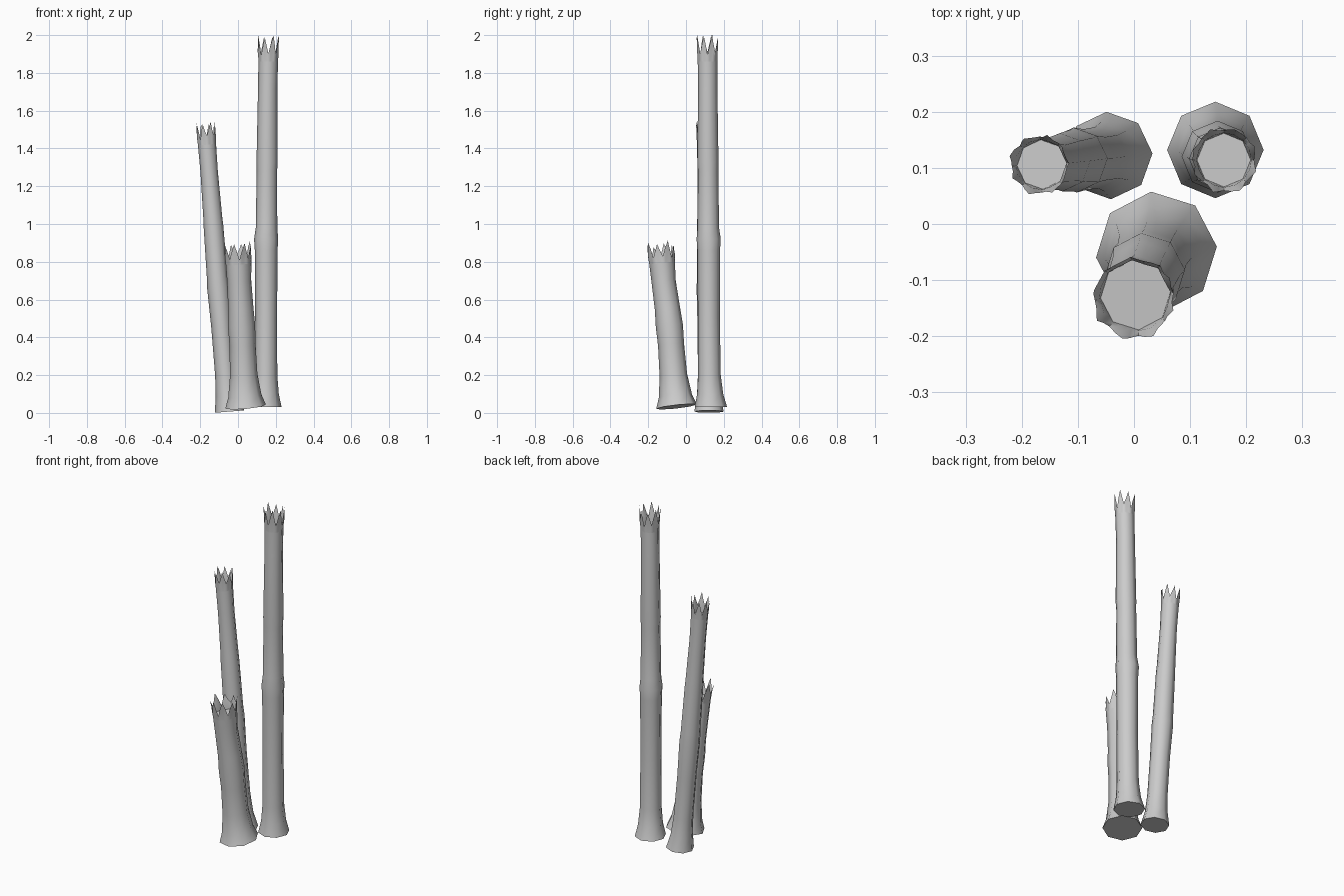
import bpy, bmesh, math, random

if "Cube" in bpy.data.objects:
    bpy.data.objects.remove(bpy.data.objects["Cube"])

random.seed(4)
SIDES, TEETH, COLS = 8, 8, 4


def poly_radius(a):
    # radius of a unit octagon in direction a
    seg = 2 * math.pi / SIDES
    return math.cos(seg / 2) / math.cos(a % seg - seg / 2)


def point(c, r, a, rot, tilt, dz=0):
    x, y = r * math.cos(a + rot), r * math.sin(a + rot)
    return (c[0] + x, c[1] + y, c[2] + x * tilt[0] + y * tilt[1] + dz)


def finish(bm, name):
    bmesh.ops.recalc_face_normals(bm, faces=bm.faces)
    me = bpy.data.meshes.new(name)
    bm.to_mesh(me)
    bm.free()
    ob = bpy.data.objects.new(name, me)
    bpy.context.collection.objects.link(ob)
    bpy.ops.object.select_all(action='DESELECT')
    ob.select_set(True)
    bpy.context.view_layer.objects.active = ob
    bpy.ops.object.shade_smooth_by_angle(angle=math.radians(50))


def bridge(bm, a, b):
    n = len(a)
    for i in range(n):
        j = (i + 1) % n
        bm.faces.new((a[i], a[j], b[j], b[i]))


def stalk(name, rings, rot, tilt):
    # eight-sided stem lofted through (x, y, z, radius) rings
    bm = bmesh.new()
    prev = None
    for x, y, z, r in rings:
        ring = [bm.verts.new(point((x, y, z), r, 2 * math.pi * i / SIDES, rot, tilt))
                for i in range(SIDES)]
        if prev:
            bridge(bm, prev, ring)
        else:
            bm.faces.new(ring[::-1])
        prev = ring
    finish(bm, name + "_stalk")


def crown(name, base, rot, tilt, height, flare, lean):
    # splintered rim: outer and inner walls meeting in a jagged edge, plus cut face
    bm = bmesh.new()
    x, y, z, r = base
    n = TEETH * COLS
    levels = [[], [], [], [], []]
    for t in range(TEETH):
        tip = random.uniform(0.84, 1.0) if t % 3 else 1.0
        notch = random.uniform(0.2, 0.4)
        for k, h in enumerate((notch, 0.62 * tip, tip, 0.7 * tip)):
            i = t * COLS + k
            a = 2 * math.pi * i / n
            p = poly_radius(a)
            skew = 0.05 * (k == 2)
            wob = random.uniform(-0.04, 0.08)

            def at(f, rad, twist=0.0):
                c = (x + lean[0] * f, y + lean[1] * f, z)
                return bm.verts.new(point(c, rad * p, a + twist, rot, tilt, f * height))
            top = r * (1 + (flare - 1) * h ** 1.3 + wob * h)
            mid = r * (1 + (flare - 1) * (h / 2) ** 1.3)
            levels[0].append(at(0, r))
            levels[1].append(at(h * 0.5, mid))
            levels[2].append(at(h, top, skew))
            levels[3].append(at(h * 0.5, mid * 0.92))
            levels[4].append(at(0.04, r * 0.92))
    for lo, hi in zip(levels, levels[1:]):
        bridge(bm, lo, hi)
    bm.faces.new(levels[4])
    finish(bm, name + "_splintered_crown")


# name, rings, rotation, ring tilt, crown height, crown flare, crown lean
STALKS = [
    ("tall", [(0.145, 0.132, 0.03, 0.086), (0.147, 0.128, 0.10, 0.069),
              (0.148, 0.124, 0.20, 0.060), (0.149, 0.121, 0.50, 0.058),
              (0.149, 0.120, 0.86, 0.060), (0.149, 0.120, 0.92, 0.064),
              (0.151, 0.118, 0.98, 0.057), (0.153, 0.117, 1.28, 0.054),
              (0.154, 0.116, 1.33, 0.056), (0.157, 0.115, 1.72, 0.051),
              (0.160, 0.114, 1.86, 0.052)],
     0.0, (0, 0), 0.14, 1.23, (0.002, 0.0)),
    ("middle", [(-0.045, 0.122, 0.007, 0.078), (-0.056, 0.120, 0.09, 0.062),
                (-0.066, 0.118, 0.20, 0.055), (-0.087, 0.115, 0.45, 0.054),
                (-0.105, 0.114, 0.66, 0.058), (-0.110, 0.113, 0.72, 0.055),
                (-0.130, 0.110, 0.99, 0.052), (-0.134, 0.110, 1.04, 0.050),
                (-0.153, 0.107, 1.28, 0.046), (-0.164, 0.106, 1.42, 0.048)],
     0.05, (0.08, 0), 0.12, 1.2, (-0.008, 0.0)),
    ("short", [(0.040, -0.050, 0.033, 0.108), (0.036, -0.056, 0.09, 0.088),
               (0.030, -0.067, 0.20, 0.073), (0.024, -0.079, 0.36, 0.069),
               (0.019, -0.088, 0.46, 0.072), (0.015, -0.098, 0.55, 0.067),
               (0.006, -0.119, 0.70, 0.064), (0.003, -0.126, 0.79, 0.068)],
     0.09, (0.09, 0.11), 0.112, 1.16, (-0.006, -0.01)),
]
for name, rings, rot, tilt, height, flare, lean in STALKS:
    stalk(name, rings, rot, tilt)
    crown(name, rings[-1], rot, tilt, height, flare, lean)
